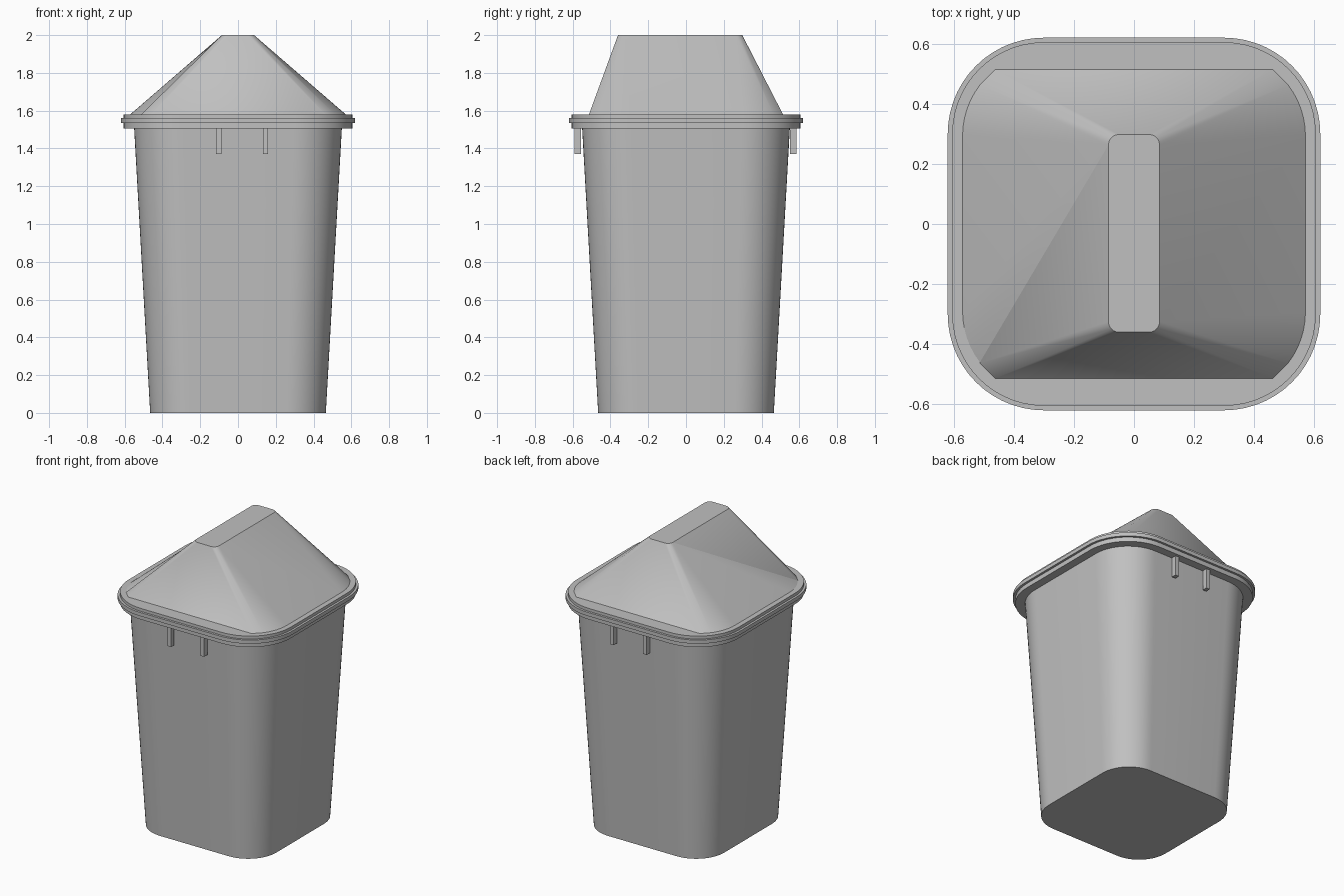
import bpy, bmesh
from math import sin, cos, radians, pi

if "Cube" in bpy.data.objects:
    bpy.data.objects.remove(bpy.data.objects["Cube"], do_unlink=True)

grey = bpy.data.materials.new("light_grey_plastic")
grey.use_nodes = True
grey.diffuse_color = (0.53, 0.53, 0.53, 1)
grey.node_tree.nodes["Principled BSDF"].inputs["Base Color"].default_value = (0.53, 0.53, 0.53, 1)


def finish(bm, name, angle=30):
    bmesh.ops.recalc_face_normals(bm, faces=bm.faces)
    mesh = bpy.data.meshes.new(name)
    bm.to_mesh(mesh)
    bm.free()
    mesh.materials.append(grey)
    obj = bpy.data.objects.new(name, mesh)
    bpy.context.collection.objects.link(obj)
    bpy.ops.object.select_all(action="DESELECT")
    obj.select_set(True)
    bpy.context.view_layer.objects.active = obj
    bpy.ops.object.shade_smooth_by_angle(angle=radians(angle))
    return obj


def rounded_square(bm, half, radius, z, steps=14):
    ring = []
    for quarter in range(4):
        mid = pi / 4 + quarter * pi / 2
        cx = (half - radius) * (1 if cos(mid) > 0 else -1)
        cy = (half - radius) * (1 if sin(mid) > 0 else -1)
        for i in range(steps + 1):
            a = (quarter + i / steps) * pi / 2
            ring.append(bm.verts.new((cx + radius * cos(a), cy + radius * sin(a), z)))
    return ring


def loft(name, sections):
    """Join rounded squares (half width, corner radius, height) and cap both ends."""
    bm = bmesh.new()
    rings = [rounded_square(bm, *s) for s in sections]
    for low, high in zip(rings, rings[1:]):
        for i in range(len(low)):
            j = (i + 1) % len(low)
            bm.faces.new((low[i], low[j], high[j], high[i]))
    bm.faces.new(rings[0])
    bm.faces.new(rings[-1])
    return finish(bm, name)


# Tapered bin body and stepped rim
loft("bin_body", [(0.465, 0.21, 0), (0.55, 0.26, 1.51)])
loft("lid_rim", [(0.605, 0.305, 1.505), (0.605, 0.305, 1.535), (0.62, 0.32, 1.535),
                 (0.62, 0.32, 1.56), (0.605, 0.305, 1.56), (0.605, 0.305, 1.58)])


# Sloping hood: clipped rounded base rising to a narrow, off-centre top
def build_hood():
    bm = bmesh.new()
    half, radius, fillet, steps = 0.573, 0.28, 0.035, 6
    centre = half - radius
    base, top = {}, {}
    for sx in (-1, 1):
        for sy in (-1, 1):
            angles = [radians(37.6) * i / steps for i in range(steps + 1)] + [radians(52.3)]
            base[sx, sy] = [bm.verts.new((sx * (centre + radius * cos(a)),
                                          sy * (centre + radius * sin(a)), 1.578)) for a in angles]
            cy = (0.298 if sy > 0 else -0.36) - sy * fillet
            top[sx, sy] = [bm.verts.new((sx * (0.05 + fillet * cos(a)), cy + sy * fillet * sin(a), 2))
                           for a in [pi / 2 * i / steps for i in range(steps + 1)]]
    for key in base:
        b, t = base[key], top[key]
        # One long fan crosses the left-hand slope; the others stay at their corner
        far = key == (-1, -1)
        apex = top[-1, 1][0] if far else t[0]
        for p, q in zip(b[:-2], b[1:-1]):
            bm.faces.new((p, q, apex))
        if far:
            bm.faces.new((b[-2], t[0], apex))
        # Narrow facet beside the end slope
        mid = steps // 2
        for i in range(steps):
            bm.faces.new((t[i], t[i + 1], b[-2] if i < mid else b[-1]))
        bm.faces.new((b[-2], b[-1], t[mid]))
    # Side slopes
    bm.faces.new((base[-1, 1][0], base[-1, -1][0], top[-1, 1][0]))
    bm.faces.new((base[1, 1][0], base[1, -1][0], top[1, -1][0], top[1, 1][0]))
    # End slopes
    for sy in (-1, 1):
        bm.faces.new((base[-1, sy][-1], base[1, sy][-1], top[1, sy][-1], top[-1, sy][-1]))
    # Flat top
    bm.faces.new(top[1, 1] + top[-1, 1][::-1] + top[-1, -1] + top[1, -1][::-1])
    return finish(bm, "lid_hood", 25)


build_hood()


# Clip pegs hanging below the rim, front and back
for side, y in (("front", -0.572), ("back", 0.568)):
    for label, x in (("right", -0.102), ("left", 0.145)):
        bm = bmesh.new()
        bmesh.ops.create_cube(bm, size=1)
        for v in bm.verts:
            v.co = (x + v.co.x * 0.027, y + v.co.y * 0.034, 1.44 + v.co.z * 0.14)
        finish(bm, f"{side}_{label}_peg")
